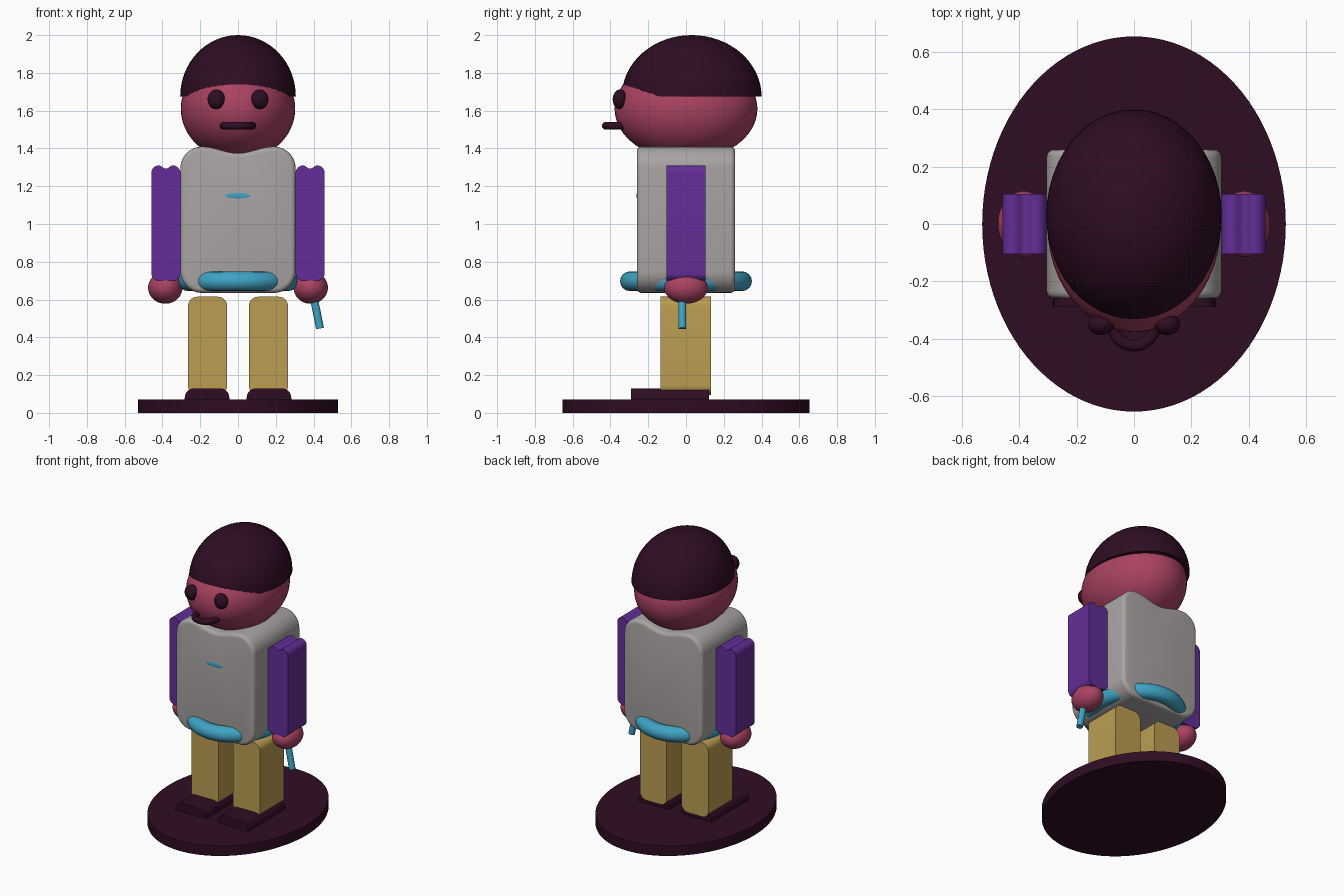
import bpy, bmesh
from math import pi, sin, cos, radians
from mathutils import Vector

if "Cube" in bpy.data.objects:
    bpy.data.objects.remove(bpy.data.objects["Cube"], do_unlink=True)


def material(name, rgb):
    m = bpy.data.materials.new(name)
    m.use_nodes = True
    m.diffuse_color = (*rgb, 1)
    m.node_tree.nodes["Principled BSDF"].inputs["Base Color"].default_value = (*rgb, 1)
    return m


DARK = material("dark plum", (0.028, 0.004, 0.017))
SKIN = material("rose", (0.40, 0.055, 0.12))
GREY = material("warm grey", (0.40, 0.37, 0.37))
PURPLE = material("purple", (0.125, 0.027, 0.31))
SAND = material("sand", (0.50, 0.34, 0.085))
TEAL = material("teal", (0.05, 0.37, 0.55))


def finish(bm, name, mat, angle=35):
    bmesh.ops.recalc_face_normals(bm, faces=bm.faces)
    mesh = bpy.data.meshes.new(name)
    bm.to_mesh(mesh)
    bm.free()
    mesh.materials.append(mat)
    ob = bpy.data.objects.new(name, mesh)
    bpy.context.collection.objects.link(ob)
    bpy.ops.object.select_all(action='DESELECT')
    ob.select_set(True)
    bpy.context.view_layer.objects.active = ob
    bpy.ops.object.shade_smooth_by_angle(angle=radians(angle))
    return ob


def ellipsoid(name, mat, centre, radii, upper_half=False):
    bm = bmesh.new()
    bmesh.ops.create_uvsphere(bm, u_segments=48, v_segments=32, radius=1)
    if upper_half:
        bmesh.ops.bisect_plane(bm, geom=bm.verts[:] + bm.edges[:] + bm.faces[:],
                               plane_co=(0, 0, 0), plane_no=(0, 0, 1),
                               clear_inner=True, dist=1e-4)
        bmesh.ops.holes_fill(bm, edges=[e for e in bm.edges if e.is_boundary])
    for v in bm.verts:
        v.co = Vector(c + r * p for c, r, p in zip(centre, radii, v.co))
    return finish(bm, name, mat)


def ring(name, mat, centre, rx, ry, tube):
    """Closed elliptical ring with a round cross-section."""
    bm = bmesh.new()
    n, k = 64, 16
    rows = []
    for i in range(n):
        a = 2 * pi * i / n
        row = []
        for j in range(k):
            b = 2 * pi * j / k
            off = tube * cos(b)
            row.append(bm.verts.new((centre[0] + (rx + off) * cos(a),
                                     centre[1] + (ry + off) * sin(a),
                                     centre[2] + tube * sin(b))))
        rows.append(row)
    for i in range(n):
        for j in range(k):
            a, b = rows[i], rows[(i + 1) % n]
            bm.faces.new((a[j], b[j], b[(j + 1) % k], a[(j + 1) % k]))
    return finish(bm, name, mat)


def slab(name, mat, cx, half, y0, y1, z0, z1, radius, dip=0.0, edge=0.0):
    """Rounded outline in x and z, pushed through from y0 to y1."""
    outline = []
    corners = [(1, z1, 0), (-1, z1, pi / 2), (-1, z0, pi), (1, z0, 3 * pi / 2)]
    flat = half - radius
    for index, (side, z, start) in enumerate(corners):
        zc = z - radius if z == z1 else z + radius
        for s in range(9):
            a = start + s * pi / 16
            outline.append((cx + side * flat + radius * cos(a), zc + radius * sin(a)))
        if index == 0 and dip:                      # sagging top between two humps
            for s in range(1, 12):
                t = 1 - s / 6
                outline.append((cx + flat * t, z1 - dip * cos(pi * t / 2) ** 2))
    bm = bmesh.new()
    face = bm.faces.new([bm.verts.new((x, y0, z)) for x, z in outline])
    out = bmesh.ops.extrude_face_region(bm, geom=[face])
    moved = [g for g in out["geom"] if isinstance(g, bmesh.types.BMVert)]
    bmesh.ops.translate(bm, vec=(0, y1 - y0, 0), verts=moved)
    bmesh.ops.recalc_face_normals(bm, faces=bm.faces)
    if edge:
        rims = [e for e in bm.edges if abs(e.verts[0].co.y - e.verts[1].co.y) < 1e-5]
        bmesh.ops.bevel(bm, geom=rims, offset=edge, segments=4, profile=0.5,
                        affect='EDGES', clamp_overlap=True)
    return finish(bm, name, mat)


def rod(name, mat, start, end, radius):
    start, end = Vector(start), Vector(end)
    axis = end - start
    bm = bmesh.new()
    bmesh.ops.create_cone(bm, cap_ends=True, segments=24, radius1=radius,
                          radius2=radius, depth=axis.length)
    turn = axis.to_track_quat('Z', 'Y')
    for v in bm.verts:
        v.co = turn @ v.co + (start + end) / 2
    return finish(bm, name, mat)


# Oval stand
bm = bmesh.new()
bmesh.ops.create_cone(bm, cap_ends=True, segments=96, radius1=1, radius2=1, depth=0.07)
for v in bm.verts:
    v.co = (v.co.x * 0.53, v.co.y * 0.655, v.co.z + 0.035)
finish(bm, "stand", DARK)

# Body and belt
slab("torso", GREY, 0, 0.305, -0.26, 0.26, 0.635, 1.41, 0.115, dip=0.035, edge=0.025)
ring("belt", TEAL, (0, 0, 0.697), 0.265, 0.297, 0.052)
ellipsoid("chest_badge", TEAL, (0, -0.259, 1.15), (0.07, 0.003, 0.015))

# Head, cap of hair and face
ellipsoid("head", SKIN, (0, 0, 1.61), (0.303, 0.378, 0.272))
ellipsoid("hair", DARK, (0, 0.03, 1.675), (0.306, 0.37, 0.325), upper_half=True)
ring("mouth", DARK, (0, -0.35, 1.52), 0.075, 0.075, 0.02)

# Paired parts
for label, s in (("left", 1), ("right", -1)):
    ellipsoid(label + "_eye", DARK, (s * 0.115, -0.35, 1.66), (0.046, 0.038, 0.052))
    slab(label + "_arm", PURPLE, s * 0.382, 0.077, -0.104, 0.104, 0.70, 1.31, 0.04, dip=0.017)
    ellipsoid(label + "_hand", SKIN, (s * 0.385, 0, 0.663), (0.091, 0.115, 0.085))
    slab(label + "_leg", SAND, s * 0.161, 0.104, -0.135, 0.132, 0.095, 0.615, 0.05)
    slab(label + "_foot", DARK, s * 0.164, 0.118, -0.29, 0.122, 0.02, 0.13, 0.05)

# Short baton in the left hand
rod("baton", TEAL, (0.385, -0.02, 0.69), (0.434, -0.02, 0.447), 0.021)
